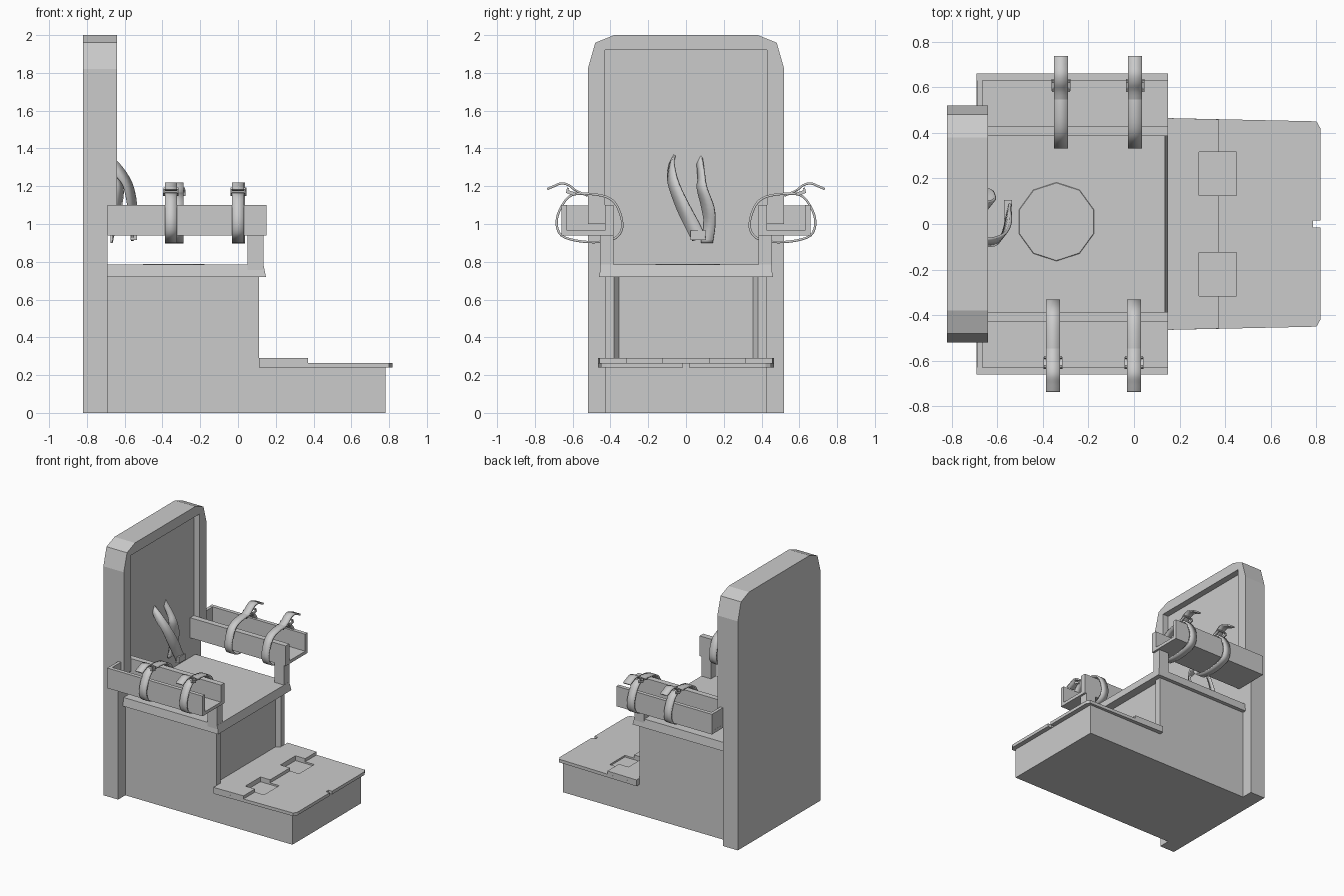
import bpy, bmesh
from mathutils import Vector, Matrix

if "Cube" in bpy.data.objects:
    bpy.data.objects.remove(bpy.data.objects["Cube"])


def finish(name, bm):
    bmesh.ops.recalc_face_normals(bm, faces=bm.faces)
    me = bpy.data.meshes.new(name)
    bm.to_mesh(me)
    bm.free()
    ob = bpy.data.objects.new(name, me)
    bpy.context.collection.objects.link(ob)
    return ob


def prism(name, pts, lo, hi, axis='z', grow=0.0):
    """Extrude a 2D outline along x (pts are y,z) or z (pts are x,y)."""
    bm = bmesh.new()
    put = (lambda p, d: (d, p[0], p[1])) if axis == 'x' else (lambda p, d: (p[0], p[1], d))
    a = [bm.verts.new(put(p, lo)) for p in pts]
    b = [bm.verts.new(put(p, hi)) for p in pts]
    bm.faces.new(a)
    bm.faces.new(b)
    for i in range(len(pts)):
        j = (i + 1) % len(pts)
        bm.faces.new((a[i], a[j], b[j], b[i]))
    return finish(name, bm)


def box(name, lo, hi):
    return prism(name, [(lo[0], lo[1]), (hi[0], lo[1]), (hi[0], hi[1]), (lo[0], hi[1])], lo[2], hi[2])


def mirror_y(half):
    """Complete an outline given its +second-half in order from start to end (x, y)."""
    return half + [(x, -y) for x, y in reversed(half)]


def smooth_path(pts, steps=4, closed=False):
    """Catmull-Rom path through the points."""
    p = [Vector(q) for q in pts]
    n = len(p)
    get = (lambda i: p[i % n]) if closed else (lambda i: p[max(0, min(n - 1, i))])
    out = []
    for i in range(n if closed else n - 1):
        a, b, c, d = (get(i + k) for k in (-1, 0, 1, 2))
        for s in range(steps):
            t = s / steps
            out.append(0.5 * (2 * b + (c - a) * t + (2 * a - 5 * b + 4 * c - d) * t * t
                              + (3 * b - a - 3 * c + d) * t ** 3))
    if not closed:
        out.append(p[-1])
    return out


def ribbon(name, pts, sides, thick=0.012, closed=False):
    """Flat strap: centre points plus a half-width vector at each point."""
    path = smooth_path(pts, closed=closed)
    side = smooth_path(sides, closed=closed)
    bm = bmesh.new()
    rows = [(bm.verts.new(c - s), bm.verts.new(c + s)) for c, s in zip(path, side)]
    for i in range(len(rows) if closed else len(rows) - 1):
        a, b = rows[i], rows[(i + 1) % len(rows)]
        bm.faces.new((a[0], a[1], b[1], b[0]))
    ob = finish(name, bm)
    for poly in ob.data.polygons:
        poly.use_smooth = True
    mod = ob.modifiers.new("thickness", 'SOLIDIFY')
    mod.thickness = thick
    mod.offset = 0
    bpy.context.view_layer.objects.active = ob
    ob.select_set(True)
    bpy.ops.object.shade_smooth_by_angle()
    ob.select_set(False)
    return ob


# Tall back: slab with a raised rim around the upper panel
arch = [(0.52, 1.82), (0.48, 1.96), (0.38, 2.0), (-0.38, 2.0), (-0.48, 1.96), (-0.52, 1.82)]
prism("back_slab", [(0.52, 0)] + arch + [(-0.52, 0)], -0.82, -0.69, 'x')
prism("back_rim", [(0.43, 1.0), (0.52, 1.0)] + arch +
      [(-0.52, 1.0), (-0.43, 1.0), (-0.43, 1.92), (0.43, 1.92)], -0.69, -0.64, 'x')

# Seat box with a recessed front panel
prism("seat_base", mirror_y([(-0.69, 0.43), (0.11, 0.43), (0.11, 0.38), (0.08, 0.355)]), 0, 0.73)

# Seat board, slightly tapering upward, with a faint round plate
seat = box("seat", (-0.69, -0.46, 0.72), (0.148, 0.46, 0.785))
for v in seat.data.vertices:
    if v.co.z > 0.75:
        v.co.y *= 0.98
        if v.co.x > 0:
            v.co.x = 0.135
bm = bmesh.new()
bmesh.ops.create_cone(bm, cap_ends=True, segments=10, radius1=0.175, radius2=0.17, depth=0.006,
                      matrix=Matrix.Translation((-0.34, 0.01, 0.785)))
finish("seat_plate", bm)

# Foot step and its board with a front notch
prism("step_base", mirror_y([(0.08, 0.355), (0.11, 0.38), (0.11, 0.43), (0.78, 0.43)]), 0, 0.245)
board = prism("step_board", mirror_y([(0.08, 0.355), (0.11, 0.38), (0.11, 0.465), (0.8, 0.45),
                                      (0.817, 0.42), (0.817, 0.015), (0.785, 0.015)]), 0.24, 0.265)
for s in (1, -1):
    cutter = box("foot_recess_cutter", (0.285, s * 0.22 - 0.095, 0.252), (0.45, s * 0.22 + 0.095, 0.3))
    cutter.hide_render = True
    cutter.hide_set(True)
    mod = board.modifiers.new("foot_recess", 'BOOLEAN')
    mod.operation = 'DIFFERENCE'
    mod.object = cutter
bpy.context.view_layer.objects.active = board
for mod in list(board.modifiers):
    bpy.ops.object.modifier_apply(modifier=mod.name)
for ob in [o for o in bpy.data.objects if o.name.startswith("foot_recess_cutter")]:
    bpy.data.objects.remove(ob)

# Raised strip at the back of the step, cut around the foot recesses
prism("step_strip", mirror_y([(0.08, 0.355), (0.11, 0.38), (0.11, 0.465), (0.37, 0.459), (0.37, 0.315),
                              (0.285, 0.315), (0.285, 0.125), (0.37, 0.125)]), 0.262, 0.29)

# Strap cross-section (y, z) around an armrest, and its loose tail
loop = [(0.60, 1.155), (0.66, 1.09), (0.685, 1.01), (0.66, 0.94), (0.57, 0.91), (0.46, 0.905),
        (0.375, 0.925), (0.338, 0.98), (0.35, 1.06), (0.39, 1.125), (0.47, 1.155)]
tail = [(0.52, 1.15), (0.58, 1.175), (0.62, 1.205), (0.66, 1.215), (0.70, 1.2), (0.735, 1.185)]

for s, side in ((1, "left"), (-1, "right")):
    # Armrest trough: floor and walls, closed at the back, open at the front
    prism(side + "_armrest", [(s * y, z) for y, z in
          [(0.385, 0.94), (0.66, 0.94), (0.66, 1.10), (0.63, 1.10), (0.63, 0.965),
           (0.43, 0.965), (0.43, 1.10), (0.385, 1.10)]], -0.69, 0.15, 'x')
    box(side + "_armrest_end", (-0.689, s * 0.53 - 0.1, 0.96), (-0.665, s * 0.53 + 0.1, 1.099))
    # Upright between seat and armrest
    post = box(side + "_arm_post", (0.05, s * 0.42 - 0.035, 0.73), (0.134, s * 0.42 + 0.035, 0.945))
    # Two buckled straps per armrest
    for i, x in enumerate((-0.32, 0.005) if s > 0 else (-0.355, 0.0)):
        half = (0.031, 0, 0)
        ribbon(f"{side}_arm_strap_{i}", [(x, s * y, z) for y, z in loop], [half] * len(loop), closed=True)
        ribbon(f"{side}_arm_strap_tail_{i}", [(x, s * y, z) for y, z in tail], [half] * len(tail))
        tilt = Matrix.Translation((x, s * 0.61, 1.165)) @ Matrix.Rotation(s * 0.35, 4, 'X')
        for k, (c, d) in enumerate((((0.036, 0, 0), (0.01, 0.05, 0.018)),
                                    ((-0.036, 0, 0), (0.01, 0.05, 0.018)),
                                    ((0, 0.022, 0.014), (0.08, 0.01, 0.012)),
                                    ((0, -0.022, 0.014), (0.08, 0.01, 0.012)))):
            c, d = Vector(c), Vector(d) / 2
            box(f"{side}_buckle_{i}_{k}", c - d, c + d).matrix_world = tilt

# Two loose chest straps hanging from the back panel
ribbon("chest_strap_right",
       [(-0.70, -0.07, 1.35), (-0.64, -0.08, 1.29), (-0.585, -0.065, 1.21), (-0.56, -0.02, 1.10),
        (-0.555, 0.03, 1.0), (-0.55, 0.07, 0.92)],
       [(0.0, 0.012, 0.02), (0.01, 0.015, 0.03), (0.02, 0.025, 0.01), (0.02, 0.032, 0.01),
        (0.01, 0.037, 0.01), (0.01, 0.035, 0.01)])
ribbon("chest_strap_left",
       [(-0.70, 0.07, 1.35), (-0.655, 0.08, 1.26), (-0.63, 0.085, 1.19), (-0.64, 0.115, 1.09),
        (-0.655, 0.125, 1.0), (-0.67, 0.11, 0.90)],
       [(0.0, 0.012, 0.02), (0.01, 0.015, 0.02), (0.02, 0.025, 0.0), (0.02, 0.032, 0.0),
        (0.01, 0.03, 0.0), (0.0, 0.032, 0.0)])
box("chest_buckle", (-0.57, 0.025, 0.915), (-0.535, 0.105, 0.965))
